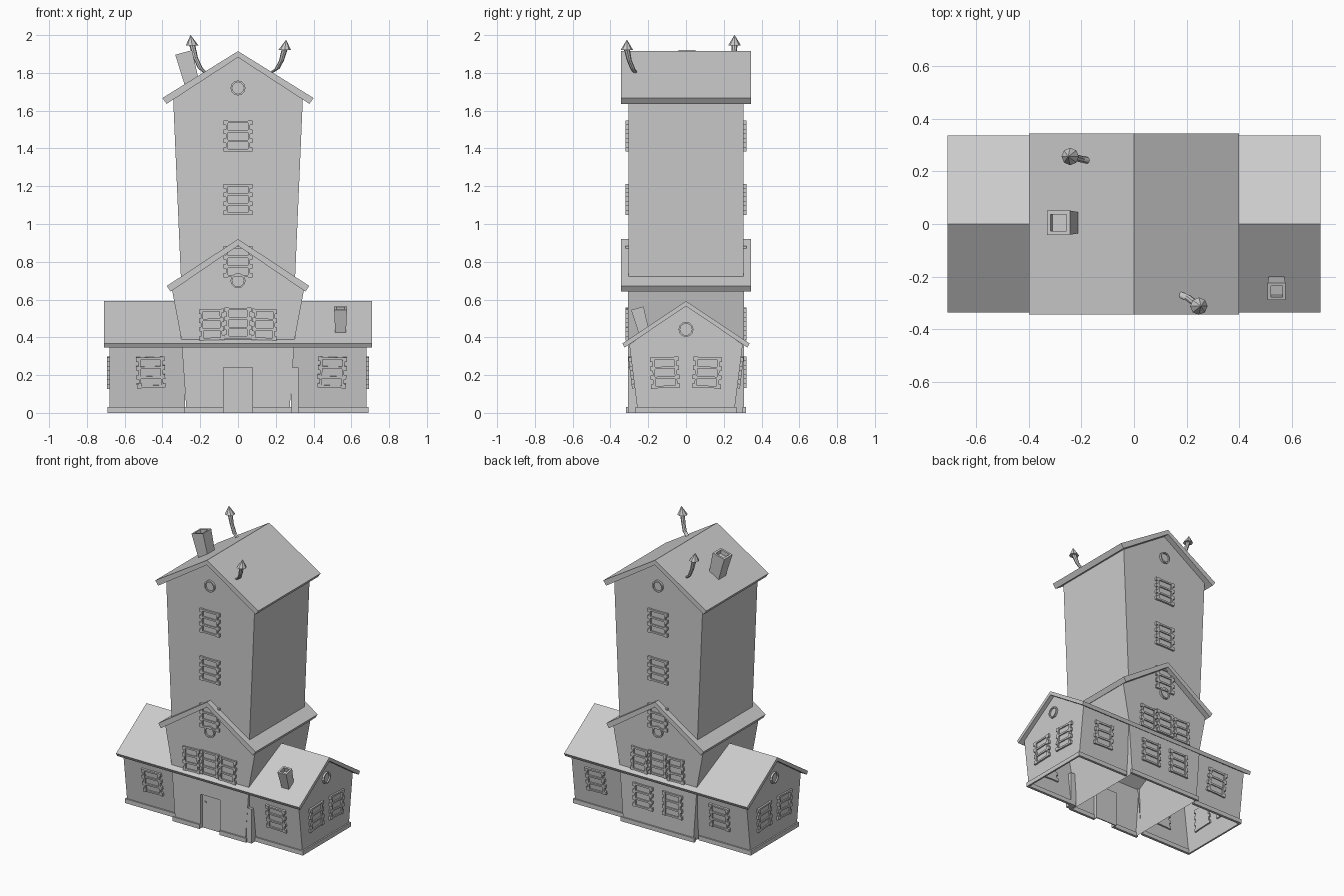
import bpy, bmesh
from math import cos, sin, pi, sqrt
from mathutils import Matrix, Vector

if "Cube" in bpy.data.objects:
    bpy.data.objects.remove(bpy.data.objects["Cube"])


def finish(name, bm, mat=None):
    bmesh.ops.recalc_face_normals(bm, faces=bm.faces)
    me = bpy.data.meshes.new(name)
    bm.to_mesh(me)
    bm.free()
    ob = bpy.data.objects.new(name, me)
    if mat:
        ob.matrix_world = mat
    bpy.context.collection.objects.link(ob)
    return ob


def add_box(bm, lo, hi):
    lo, hi = Vector(lo), Vector(hi)
    m = Matrix.Translation((lo + hi) / 2) @ Matrix.Diagonal((*(hi - lo), 1))
    bmesh.ops.create_cube(bm, size=1, matrix=m)


def boxes(name, items, mat=None):
    bm = bmesh.new()
    for lo, hi in items:
        add_box(bm, lo, hi)
    return finish(name, bm, mat)


def shell(name, prof, axis, a, b, closed=False, caps=(True, True), notch=()):
    """Extrude a (u, z) profile along x or y; open profiles leave the bottom open."""
    bm = bmesh.new()

    def pt(u, z, d):
        return bm.verts.new((d, u, z) if axis == 'x' else (u, d, z))
    A = [pt(u, z, a) for u, z in prof]
    B = [pt(u, z, b) for u, z in prof]
    n = len(prof)
    for i in range(n if closed else n - 1):
        j = (i + 1) % n
        bm.faces.new((A[i], A[j], B[j], B[i]))
    if caps[0]:
        bm.faces.new(A + [pt(u, z, a) for u, z in notch])
    if caps[1]:
        bm.faces.new(B)
    return finish(name, bm)


def rings(name, path, radii, n, axis='z', phase=0, mat=None, caps=(True, True)):
    """Skin rings of n points along a path."""
    bm = bmesh.new()
    loops = []
    for p, r in zip(path, radii):
        loop = []
        for k in range(n):
            c, s = r * cos(phase + 2 * pi * k / n), r * sin(phase + 2 * pi * k / n)
            off = Vector((c, s, 0)) if axis == 'z' else Vector((c, 0, s))
            loop.append(bm.verts.new(Vector(p) + off))
        loops.append(loop)
    for A, B in zip(loops, loops[1:]):
        for k in range(n):
            bm.faces.new((A[k], A[(k + 1) % n], B[(k + 1) % n], B[k]))
    for keep, loop in zip(caps, (loops[0], loops[-1])):
        if keep:
            bm.faces.new(loop)
    return finish(name, bm, mat)


def roof(name, axis, half, apex, eave, inner_apex, lip, length):
    prof = [(-eave[0], eave[1]), (0, apex), eave, lip, (0, inner_apex), (-lip[0], lip[1])]
    shell(name, prof, axis, -length, length, closed=True)


def place(x, y, z, turn=0, tilt=0, roll=0, sx=1):
    return (Matrix.Translation((x, y, z)) @ Matrix.Rotation(turn, 4, 'Z')
            @ Matrix.Rotation(tilt, 4, 'X') @ Matrix.Rotation(roll, 4, 'Y')
            @ Matrix.Diagonal((sx, 1, 1, 1)))


def window(name, mat):
    d = -0.014
    parts = [((-.055, -.004, -.075), (.055, .01, .075))]          # glass
    for z in (-.075, -.026, .026, .075):                          # rails
        parts.append(((-.06, d + .002, z - .006), (.06, .01, z + .006)))
    for s in (-1, 1):                                             # toothed surround
        for i in range(7):
            w = .076 if i % 2 == 0 else .064
            z = -.0825 + i * .0236
            x0, x1 = sorted((s * .052, s * w))
            parts.append(((x0, d, z), (x1, .01, z + .0236)))
    boxes(name, parts, mat)


def vent(name, mat):
    rings(name, [(0, .01, 0), (0, -.013, 0), (0, -.013, 0), (0, -.003, 0)],
          (.04, .04, .031, .031), 12, 'y', mat=mat)


# --- low wings: walls lean outward towards the eaves, open underneath
wing = [(-.255, 0), (-.3, .362), (0, .57), (.3, .362), (.255, 0)]
for s, side in ((-1, "left"), (1, "right")):
    shell("wing_walls_" + side, wing, 'x', s * .68, s * .28, caps=(True, False))
    x0, x1 = sorted((s * .285, s * .69))
    xe0, xe1 = sorted((s * .678, s * .69))
    boxes("wing_plinth_" + side, [((x0, -.268, 0), (x1, -.25, .03)),
                                  ((x0, .25, 0), (x1, .268, .03)),
                                  ((xe0, -.25, 0), (xe1, .25, .03))])
roof("wing_roof", 'x', .71, .592, (.337, .368), .565, (.325, .346), .71)

# --- middle house with door opening
door = [(.077, 0), (.077, .24), (-.077, .24), (-.077, 0)]
mid = [(-.272, 0), (-.3, .39), (-.35, .655), (0, .887), (.35, .655), (.3, .39), (.272, 0)]
shell("middle_house", mid, 'y', -.307, .307, notch=door)
roof("middle_roof", 'y', .345, .92, (.377, .672), .885, (.357, .642), .345)
boxes("middle_plinth", [((-.285, -.317, 0), (-.077, -.3, .03)),
                        ((.077, -.317, 0), (.285, -.3, .03)),
                        ((-.285, .3, 0), (.285, .317, .03))])
boxes("door", [((-.077, -.285, 0), (.077, -.278, .24)),
               ((-.084, -.306, 0), (-.077, -.278, .247)),
               ((.077, -.306, 0), (.084, -.278, .247)),
               ((-.077, -.306, .24), (.077, -.278, .247)),
               ((-.055, -.292, .18), (-.045, -.285, .19))])
boxes("corner_post", [((.28, -.306, 0), (.32, -.255, .24))])

# --- tower widening upward
tower = [(-.293, .5), (-.343, 1.66), (0, 1.885), (.343, 1.66), (.293, .5)]
shell("tower", tower, 'y', -.305, .305)
roof("tower_roof", 'y', .345, 1.915, (.4, 1.667), 1.882, (.378, 1.636), .345)

# --- windows and round vents, front and back
for turn, s, face in ((0, -1, "front"), (pi, 1, "back")):
    for i, z in enumerate((1.465, 1.13, .8)):
        window(f"tower_window_{face}_{i}", place(0, s * .306, z, turn))
    vent("tower_vent_" + face, place(0, s * .306, 1.72, turn))
    vent("middle_vent_" + face, place(0, s * .307, .7, turn))
    for i in (-1, 0, 1):
        window(f"middle_window_{face}_{i + 1}",
               place(i * .14, s * .307, .475 - .008 * abs(i), turn, 0, i * .03, .94 if i == 0 else .86))
    for i in (-1, 1):
        window(f"wing_window_{face}_{i}",
               place(-s * i * .48 + .018, s * .282, .215, turn, .124, .03 * i))
for x in (-.115, .115):
    window("lower_back_window", place(x, .307, .215, pi))

# --- windows and vents on the wing ends
for s, turn in ((1, pi / 2), (-1, -pi / 2)):
    for y in (-.112, .112):
        window("end_window", place(s * .68, y, .213, turn, 0, .04 if y * s > 0 else -.04))
    vent("end_vent", place(s * .68, 0, .442, turn))

# --- leaning square chimneys with hollow tops
def chimney(name, mat, h, b, t, hole):
    q = sqrt(2)
    rings(name, [(0, 0, 0), (0, 0, h), (0, 0, h), (0, 0, h - .03)],
          [v * q for v in (b, t, hole, hole)], 4, phase=pi / 4, mat=mat)


chimney("tower_chimney", Matrix.Translation((-.235, .005, 1.71)) @ Matrix.Rotation(-.26, 4, 'Y'),
        .205, .038, .046, .032)
chimney("wing_chimney", Matrix.Translation((.543, -.215, .4)) @ Matrix.Rotation(.27, 4, 'X'),
        .16, .027, .034, .022)

# --- bent stove pipes with pointed caps
pipes = {"left": [(-.165, .24, 1.795), (-.2, .247, 1.825), (-.225, .253, 1.88), (-.243, .257, 1.95)],
         "right": [(.165, -.265, 1.795), (.207, -.282, 1.822), (.23, -.3, 1.865), (.247, -.313, 1.925)]}
for side, path in pipes.items():
    rings("stove_pipe_" + side, path, (.012, .013, .013, .016), 8)
    top = Vector(path[-1])
    tip = top + Vector((-.008 if side == "left" else .008, 0, .05))
    rings("pipe_cap_" + side, [top - Vector((0, 0, .004)), tip], (.033, .0008), 8)
